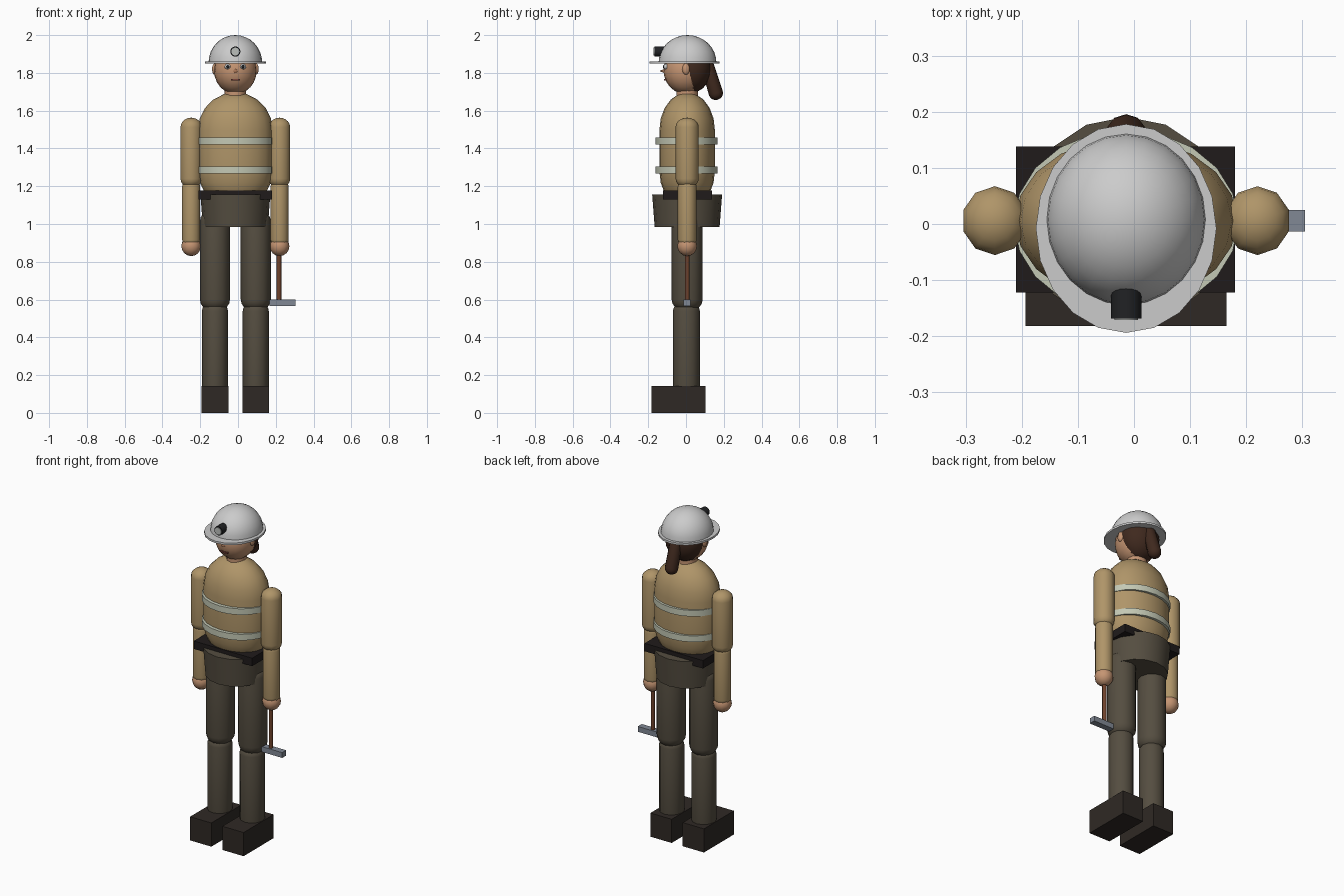
import bpy, bmesh, math
from mathutils import Vector

if "Cube" in bpy.data.objects:
    bpy.data.objects.remove(bpy.data.objects["Cube"])

CX = -0.014   # body axis
CY = 0.006
COL = {
    "tan": (0.43, 0.30, 0.14), "trouser": (0.09, 0.075, 0.052), "boot": (0.028, 0.022, 0.018),
    "belt": (0.014, 0.011, 0.011), "strip": (0.55, 0.58, 0.46), "skin": (0.56, 0.30, 0.17),
    "hair": (0.05, 0.022, 0.013), "black": (0.015, 0.016, 0.018), "lens": (0.5, 0.52, 0.5),
    "wood": (0.16, 0.055, 0.025), "steel": (0.22, 0.25, 0.30), "white": (0.85, 0.85, 0.85),
    "nose": (0.42, 0.19, 0.10), "lip": (0.2, 0.06, 0.045),
}
mats = {}


def finish(name, bm, loc, rot, color, smooth):
    bmesh.ops.remove_doubles(bm, verts=bm.verts, dist=1e-5)
    bmesh.ops.recalc_face_normals(bm, faces=bm.faces)
    me = bpy.data.meshes.new(name)
    bm.to_mesh(me)
    bm.free()
    ob = bpy.data.objects.new(name, me)
    bpy.context.collection.objects.link(ob)
    ob.location, ob.rotation_euler = loc, rot
    if color:
        if color not in mats:
            mats[color] = bpy.data.materials.new(color)
            mats[color].diffuse_color = (*COL[color], 1)
        me.materials.append(mats[color])
    if smooth:
        bpy.ops.object.select_all(action='DESELECT')
        bpy.context.view_layer.objects.active = ob
        ob.select_set(True)
        bpy.ops.object.shade_smooth_by_angle(angle=math.radians(45))
    return ob


def lathe(name, profile, loc, color, segs=16, sx=1, sy=1, rot=(0, 0, 0)):
    """Revolve (radius, height) points round z; flat ends are capped."""
    bm = bmesh.new()
    rings = []
    for r, z in profile:
        r = max(r, 0)
        rings.append([bm.verts.new((sx * r * math.cos(a), sy * r * math.sin(a), z))
                      for a in (math.pi / 2 + math.tau * i / segs for i in range(segs))])
    for lo, hi in zip(rings, rings[1:]):
        for i in range(segs):
            j = (i + 1) % segs
            bm.faces.new((lo[i], lo[j], hi[j], hi[i]))
    if profile[0][0] > 1e-4:
        bm.faces.new(rings[0])
    if profile[-1][0] > 1e-4:
        bm.faces.new(rings[-1])
    return finish(name, bm, loc, rot, color, True)


def arc(a0, a1, n, r, h, z=0):
    return [(r * math.cos(t), z + h * math.sin(t))
            for t in (math.radians(a0 + (a1 - a0) * i / n) for i in range(n + 1))]


def capsule(name, x, y, z0, z1, r, cap, color, segs=10, sx=1, sy=1):
    prof = arc(-90, 0, 5, r, cap, z0 + cap) + arc(0, 90, 5, r, cap, z1 - cap)
    return lathe(name, prof, (x, y, 0), color, segs, sx, sy)


def ellipsoid(name, loc, radii, color, segs=16, n=10):
    return lathe(name, arc(-90, 90, n, 1, radii[2]), loc, color, segs, radii[0], radii[1])


def box(name, lo, hi, color):
    lo, hi = Vector(lo), Vector(hi)
    bm = bmesh.new()
    bmesh.ops.create_cube(bm, size=1)
    bmesh.ops.scale(bm, vec=hi - lo, verts=bm.verts)
    return finish(name, bm, (lo + hi) / 2, (0, 0, 0), color, False)


# Torso, reflective bands, belt, hips
capsule("jacket", CX, CY, 1.08, 1.697, 1, 0.2, "tan", 20, 0.198, 0.147)
for i, z in enumerate((1.268, 1.422)):
    lathe(f"reflective_band_{i}", [(1, z), (1, z + 0.037)], (CX, CY - 0.003, 0), "strip", 20, 0.2, 0.165)
box("belt", (-0.21, -0.122, 1.13), (0.18, 0.138, 1.178), "belt")
lathe("hips", [(0.172, 0.985), (0.185, 1.155)], (CX, CY, 0), "trouser", 16)

# Limbs
for s, side in ((-1, "right"), (1, "left")):
    ax, lx = CX + s * 0.234, CX + s * 0.108
    capsule(f"{side}_upper_arm", ax, CY, 1.19, 1.563, 0.059, 0.05, "tan", 10, 1, 1.04)
    capsule(f"{side}_forearm", ax, CY, 0.875, 1.24, 0.05, 0.042, "tan", 10)
    ellipsoid(f"{side}_hand", (ax, CY, 0.883), (0.052, 0.052, 0.053), "skin", 12, 8)
    capsule(f"{side}_thigh", lx, CY, 0.535, 1.08, 0.082, 0.065, "trouser", 12, 0.97, 1)
    capsule(f"{side}_shin", lx, CY - 0.004, 0.08, 0.59, 0.071, 0.05, "trouser", 12, 0.97, 1)
    box(f"{side}_boot", (lx - 0.071, -0.182, 0), (lx + 0.071, 0.104, 0.143), "boot")

# Hammer
lathe("hammer_handle", [(0.012, 0.58), (0.012, 0.88)], (0.217, CY, 0), "wood", 8)
box("hammer_head", (0.167, -0.013, 0.567), (0.305, 0.025, 0.599), "steel")

# Head, hair and face
lathe("neck", [(0.057, 1.65), (0.057, 1.76)], (CX, CY, 0), "skin", 12)
ellipsoid("head", (CX, 0, 1.813), (0.113, 0.119, 0.125), "skin", 20, 12)
ellipsoid("hair", (CX, 0.03, 1.825), (0.114, 0.104, 0.13), "hair", 16, 10)
lathe("ponytail", arc(-90, 0, 4, 0.038, 0.036, -0.079) + arc(0, 90, 4, 0.034, 0.034, 0.081),
      (CX, 0.135, 1.768), "hair", 10, rot=(math.radians(17), 0, 0))
lathe("nose", [(0.016, 0), (0, 0.035)], (CX, -0.105, 1.81), "nose", 10, rot=(math.radians(90), 0, 0))
box("mouth", (CX - 0.024, -0.116, 1.759), (CX + 0.024, -0.1, 1.767), "lip")
for s, side in ((-1, "right"), (1, "left")):
    ellipsoid(f"{side}_ear", (CX + s * 0.11, 0, 1.82), (0.014, 0.02, 0.03), "skin", 10, 8)
    ellipsoid(f"{side}_eye", (CX + s * 0.04, -0.105, 1.833), (0.018, 0.014, 0.015), "white", 10, 6)
    ellipsoid(f"{side}_pupil", (CX + s * 0.04, -0.117, 1.833), (0.009, 0.006, 0.009), "black", 8, 6)

# Helmet and lamp
lathe("helmet_dome", arc(0, 90, 8, 1, 0.145), (CX, 0.008, 1.855), None, 24, 0.142, 0.153)
lathe("helmet_brim", [(1, 1.849), (1, 1.861)], (CX, -0.008, 0), None, 20, 0.161, 0.186)
front = (math.radians(90), 0, 0)
lathe("lamp_body", [(0.027, 0), (0.027, 0.06)], (CX, -0.108, 1.913), "black", 16, rot=front)
lathe("lamp_lens", [(0.021, 0), (0.021, 0.063)], (CX, -0.108, 1.913), "lens", 16, rot=front)

for m in bpy.data.materials:
    if m.users and not m.is_grease_pencil:
        m.use_nodes = True
        m.node_tree.nodes["Principled BSDF"].inputs["Base Color"].default_value = m.diffuse_color
